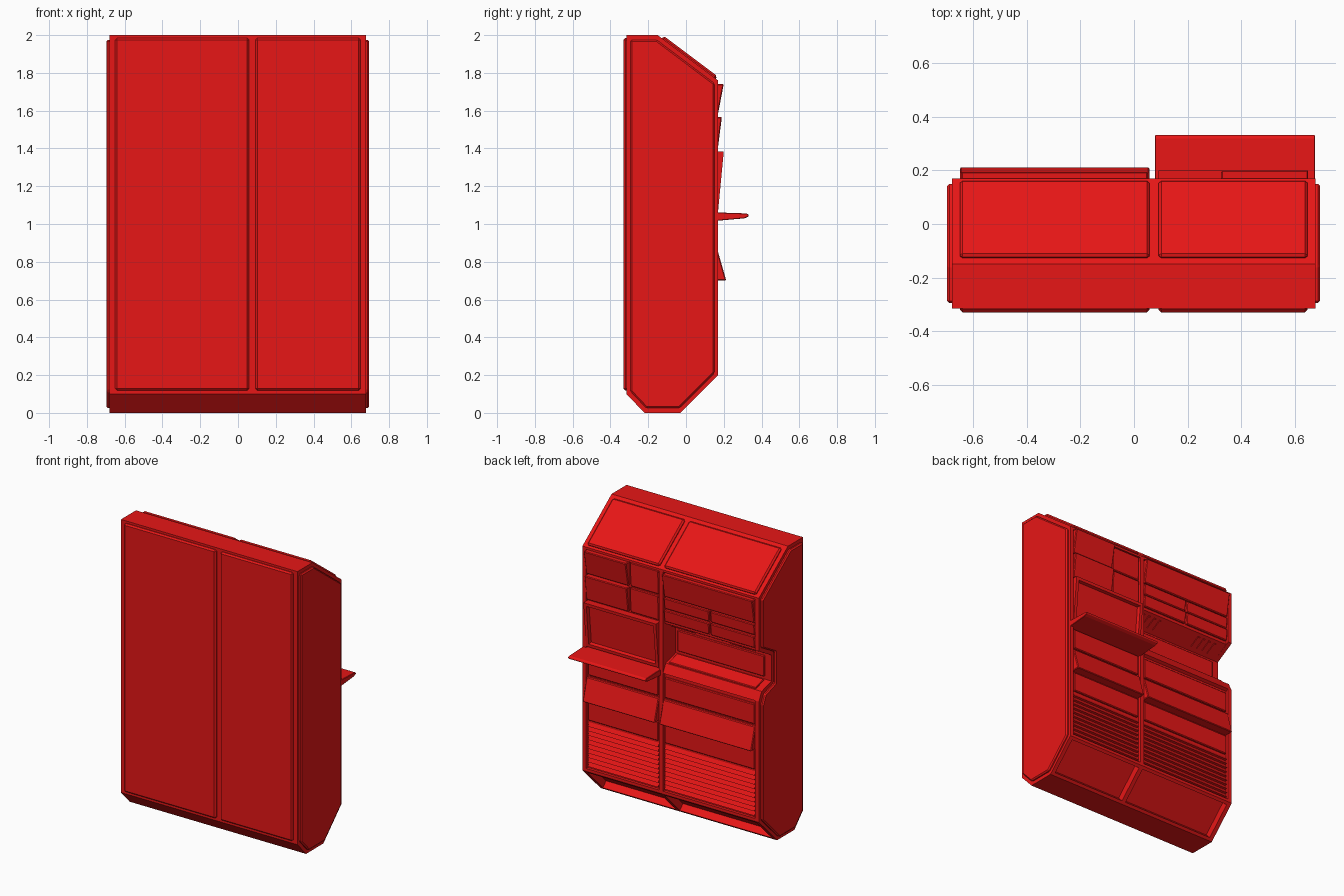
import bpy, bmesh

if "Cube" in bpy.data.objects:
    bpy.data.objects.remove(bpy.data.objects["Cube"])

red = bpy.data.materials.new("red_paint")
red.diffuse_color = (0.8, 0.008, 0.008, 1)
red.use_nodes = True
red.node_tree.nodes["Principled BSDF"].inputs["Base Color"].default_value = red.diffuse_color


def prism(name, pts, x0, x1, bevel=0.0):
    """Extrude a (y, z) profile along x, with optional chamfered edges."""
    bm = bmesh.new()
    a = [bm.verts.new((x0, y, z)) for y, z in pts]
    b = [bm.verts.new((x1, y, z)) for y, z in pts]
    bm.faces.new(a)
    bm.faces.new(b[::-1])
    n = len(pts)
    for i in range(n):
        j = (i + 1) % n
        bm.faces.new((a[j], a[i], b[i], b[j]))
    bmesh.ops.recalc_face_normals(bm, faces=bm.faces[:])
    me = bpy.data.meshes.new(name)
    bm.to_mesh(me)
    bm.free()
    ob = bpy.data.objects.new(name, me)
    bpy.context.collection.objects.link(ob)
    me.materials.append(red)
    if bevel:
        m = ob.modifiers.new("chamfer", 'BEVEL')
        m.width, m.segments = bevel, 1
    return ob


def plate(name, x0, x1, z0, z1, ybot=0.164, ytop=0.164):
    """Console panel; different top and bottom depth makes it tilt."""
    return prism(name, [(0.13, z0), (ybot, z0), (ytop, z1), (0.13, z1)], x0, x1, 0.005)


# Cabinet cross sections
back = [(-0.03, 0), (-0.22, 0), (-0.315, 0.1), (-0.315, 2), (-0.15, 2), (0.17, 1.76)]
notch = [(0.03, 1.31), (0.03, 1.13), (0.14, 1.10), (0.17, 1.04)]
rail_top = [(0.17, 1.745), (0.15, 1.745)]
foot_recess = [(0.15, 0.22), (0.17, 0.22), (0.17, 0.2), (0.155, 0.185),
               (0.12, 0.22), (-0.05, 0.05), (-0.015, 0.015)]

# Cabinet body in slices: solid ends and divider, recessed columns between
prism("cabinet_end_right", back + [(0.17, 0.2)], 0.65, 0.678)
prism("cabinet_divider", back + [(0.17, 0.2)], 0.058, 0.088)
prism("cabinet_end_left", back + [(0.17, 1.39)] + notch + [(0.17, 0.2)], -0.68, -0.65)
prism("cabinet_narrow_bay", back + rail_top + foot_recess, 0.088, 0.65)
prism("cabinet_wide_bay", back + rail_top + [(0.15, 1.40), (0.15, 1.38)] + notch
      + [(0.15, 1.03)] + foot_recess, -0.65, 0.058)

# Raised side panels, the left one following the desk notch
side = [(-0.035, 0.025), (-0.21, 0.025), (-0.295, 0.115), (-0.295, 1.975),
        (-0.155, 1.975), (0.15, 1.745)]
side_notch = [(0.15, 1.41), (0.01, 1.33), (0.01, 1.11), (0.12, 1.075), (0.15, 1.01)]
prism("side_panel_right", side + [(0.15, 0.21)], 0.67, 0.694, 0.008)
prism("side_panel_left", side + side_notch + [(0.15, 0.21)], -0.697, -0.67, 0.008)


def slope(t, h):
    """Point on the sloped top at fraction t, raised by h."""
    return (-0.15 + 0.32 * t + 0.6 * h, 2 - 0.24 * t + 0.8 * h)


# Flat panels and sloped top panels, one pair per column
for label, x0, x1 in (("wide", -0.65, 0.058), ("narrow", 0.092, 0.648)):
    prism("flat_panel_" + label, [(-0.33, 0.118), (-0.33, 1.985), (-0.30, 1.985), (-0.30, 0.118)],
          x0, x1, 0.01)
    prism("top_panel_" + label, [slope(0.07, -0.02), slope(0.07, 0.016),
                                 slope(0.96, 0.016), slope(0.96, -0.02)], x0, x1, 0.01)

    # Lower console rows: flat, flared, flat
    a, b = x0 + 0.008, x1 - 0.008
    plate("upper_strip_" + label, a, b, 0.87, 1.01)
    plate("flared_panel_" + label, x0, x1, 0.70, 0.858, 0.213, 0.168)
    plate("lower_strip_" + label, a, b, 0.555, 0.69)

    # Louvred vent as a sawtooth profile
    teeth, h = [], 0.031
    for i in range(10):
        z = 0.232 + i * h
        teeth += [(0.147, z), (0.166, z + 0.003)]
    prism("louvre_vent_" + label, [(0.12, 0.232)] + teeth
          + [(0.147, 0.542), (0.12, 0.542)], a, b)

# Wide column: top panel and four small panels
plate("wide_header_panel", -0.645, 0.052, 1.575, 1.74, 0.168, 0.195)
for x0, x1 in ((-0.645, -0.305), (-0.295, 0.052)):
    for z0, z1 in ((1.40, 1.482), (1.49, 1.567)):
        plate("small_panel", x0, x1, z0, z1, 0.164, 0.172)

# Desk nook: keyboard plate, rear display and ceiling slots
prism("desk_plate", [(0.04, 1.12), (0.04, 1.136), (0.135, 1.110), (0.135, 1.09)], -0.63, 0.04, 0.004)
prism("nook_display", [(0.02, 1.15), (0.04, 1.15), (0.04, 1.295), (0.02, 1.295)], -0.63, 0.04, 0.005)
for start in (-0.12, -0.58):
    for i in range(4):
        x = start + i * 0.045
        prism("ceiling_slot", [(0.06, 1.335), (0.13, 1.375), (0.13, 1.361), (0.06, 1.321)], x, x + 0.015)

# Narrow column: two rows of paired panels
for z0, z1, ytop in ((1.575, 1.742, 0.2), (1.395, 1.567, 0.19)):
    plate("tilted_panel", 0.325, 0.65, z0, z1, 0.168, ytop)
    plate("plain_panel", 0.096, 0.315, z0, z1, 0.162, 0.168)

# Screen with a raised frame
screen = plate("screen", 0.092, 0.65, 1.07, 1.385, 0.17, 0.2)
screen.modifiers.clear()
bm = bmesh.new()
bm.from_mesh(screen.data)
front = max(bm.faces, key=lambda f: f.normal.y)
bmesh.ops.inset_region(bm, faces=[front], thickness=0.03, depth=0)
bmesh.ops.inset_region(bm, faces=[front], thickness=0.008, depth=-0.022)
bm.to_mesh(screen.data)
bm.free()

# Fold-out shelf
prism("shelf", [(0.14, 1.015), (0.14, 1.062), (0.32, 1.056), (0.332, 1.05),
                (0.332, 1.04), (0.31, 1.03)], 0.078, 0.676, 0.003)
